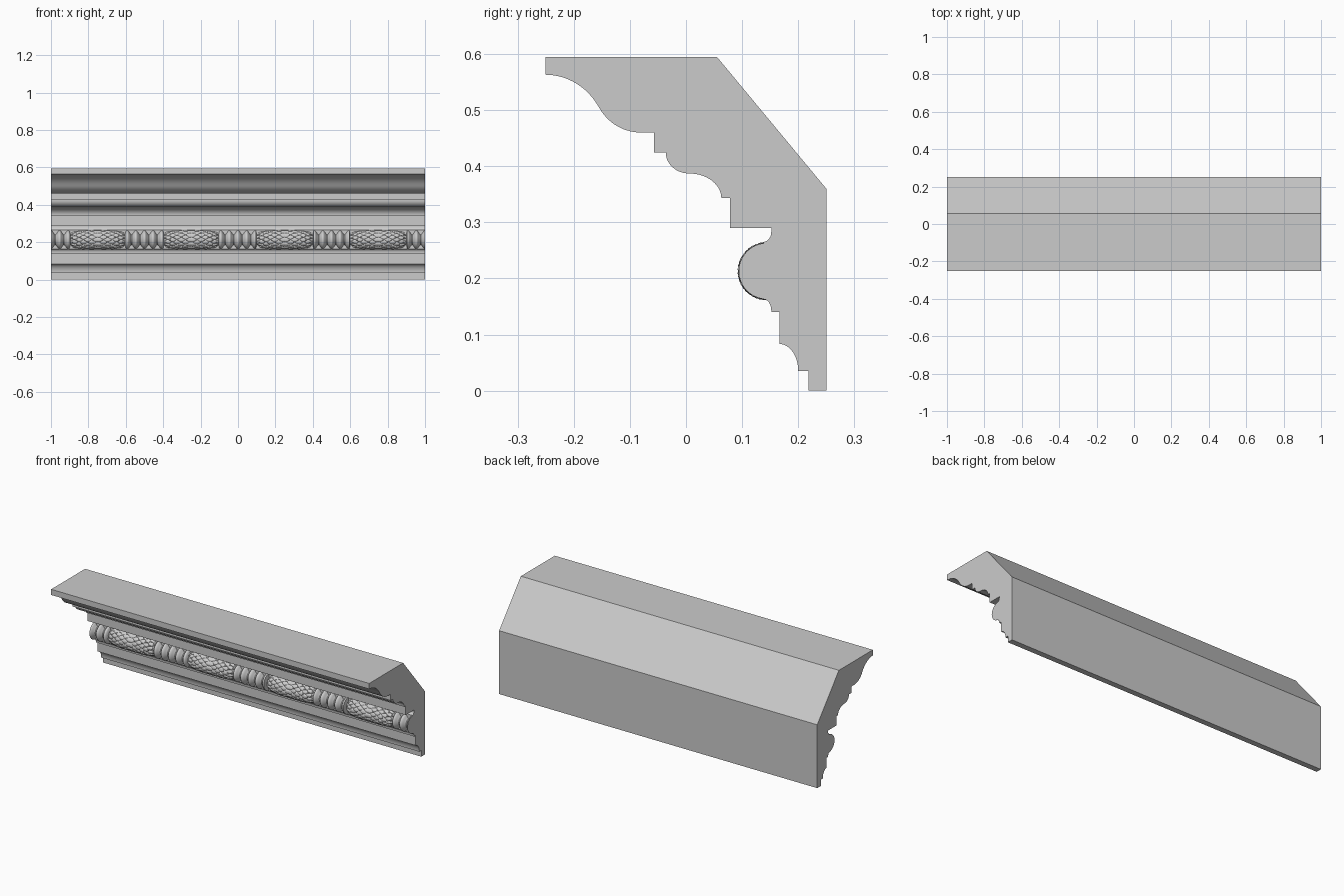
import bpy
from math import sin, cos, pi, radians

if "Cube" in bpy.data.objects:
    bpy.data.objects.remove(bpy.data.objects["Cube"])

CY, CZ = 0.144, 0.213      # axis of the carved bead strip


def make(name, verts, faces, angle=30):
    me = bpy.data.meshes.new(name)
    me.from_pydata(verts, [], faces)
    me.update()
    ob = bpy.data.objects.new(name, me)
    bpy.context.collection.objects.link(ob)
    bpy.ops.object.select_all(action='DESELECT')
    ob.select_set(True)
    bpy.context.view_layer.objects.active = ob
    bpy.ops.object.shade_smooth_by_angle(angle=radians(angle))
    return ob


def arc(cy, cz, ry, rz, a0, a1, n=14):
    angs = [radians(a0 + (a1 - a0) * i / n) for i in range(n + 1)]
    return [(cy + ry * cos(a), cz + rz * sin(a)) for a in angs]


# Moulding body: side profile (y, z) swept along x
profile = [(-0.25, 0.595), (0.055, 0.595), (0.25, 0.36), (0.25, 0.0), (0.218, 0.0), (0.218, 0.035)]
profile += arc(0.167, 0.035, 0.033, 0.048, 0, 90)            # bottom cove
profile += [(0.167, 0.14), (0.152, 0.14)]
profile += arc(0.138, 0.143, 0.014, 0.02, 0, 90, 6)          # bead bed, lower fillet
profile += arc(0.138, 0.283, 0.014, 0.018, 270, 360, 6)      # bead bed, upper fillet
profile += [(0.152, 0.29), (0.078, 0.29), (0.078, 0.343)]
profile += arc(0.006, 0.343, 0.057, 0.044, 0, 90)            # small ogee
profile += arc(0.006, 0.424, 0.042, 0.037, 270, 180)[1:]
profile += [(-0.057, 0.424), (-0.057, 0.46)]
profile += arc(-0.08, 0.545, 0.085, 0.085, 270, 210)         # large ogee
profile += arc(-0.25, 0.442, 0.111, 0.121, 30, 90)[1:]
n = len(profile)
verts = [(x, y, z) for x in (-1, 1) for y, z in profile]
faces = [(i, (i + 1) % n, n + (i + 1) % n, n + i) for i in range(n)]
faces += [tuple(range(n))[::-1], tuple(range(n, 2 * n))]
make("moulding_body", verts, faces)


def radius(x):
    """Bead strip radius: long oval bodies with turned spools between them."""
    d = abs((x % 0.5) - 0.25)             # distance from oval centre
    oval = 0.046 * max(0, 1 - (d / 0.165) ** 4) ** 0.5
    e = 0.25 - d                          # distance from spool centre
    spool = 0.027 + 0.023 * abs(cos(pi * e / 0.046)) ** 1.6
    return max(oval, spool if e < 0.1 else 0.026)


def on_bead(x, a, r):
    return (x, CY - r * cos(a), CZ + r * sin(a))


# Turned core of the bead strip
NX, NA = 480, 24
verts = [on_bead(-1 + 2 * i / NX, radians(-110 + 220 * j / NA), radius(-1 + 2 * i / NX))
         for i in range(NX + 1) for j in range(NA + 1)]
faces = []
for i in range(NX):
    for j in range(NA):
        a = i * (NA + 1) + j
        faces.append((a, a + NA + 1, a + NA + 2, a + 1))
faces += [tuple(range(NA + 1)), tuple(range(NX * (NA + 1), (NX + 1) * (NA + 1)))[::-1]]
make("bead_core", verts, faces, 40)

# Overlapping leaves wrapped on each oval, mirrored about its centre
verts, faces = [], []
NU, NW = 7, 6


def leaf(cx, side, d0, length, ang, half):
    base = len(verts)
    for i in range(NU + 1):
        u = i / NU
        w_half = half * (0.35 + 0.65 * sin(pi * min(1, u * 1.1) ** 0.9)) * (1 - u ** 5)
        for j in range(NW + 1):
            w = -1 + 2 * j / NW
            x = cx + side * (d0 + u * length)
            lift = 0.0005 + 0.0065 * sin(pi * (0.15 + 0.7 * u)) * (1 - w * w)
            lift -= 0.002 * (abs(w) < 0.1)               # midrib groove
            r = min(radius(x) + lift + 0.001 * u, 0.052)
            verts.append(on_bead(x, ang + w * w_half, r))
    for i in range(NU):
        for j in range(NW):
            a = base + i * (NW + 1) + j
            q = (a, a + 1, a + NW + 2, a + NW + 1)
            faces.append(q[::-1] if side > 0 else q)


for cx in (-0.75, -0.25, 0.25, 0.75):
    for side in (-1, 1):
        for row in range(6):
            for k in range(-3, 4):
                ang = radians(k * 32 + (16 if row % 2 else 0))
                if abs(ang) < radians(105):
                    leaf(cx, side, -0.012 + row * 0.023, 0.046, ang, radians(17))
make("bead_leaves", verts, faces, 50)
